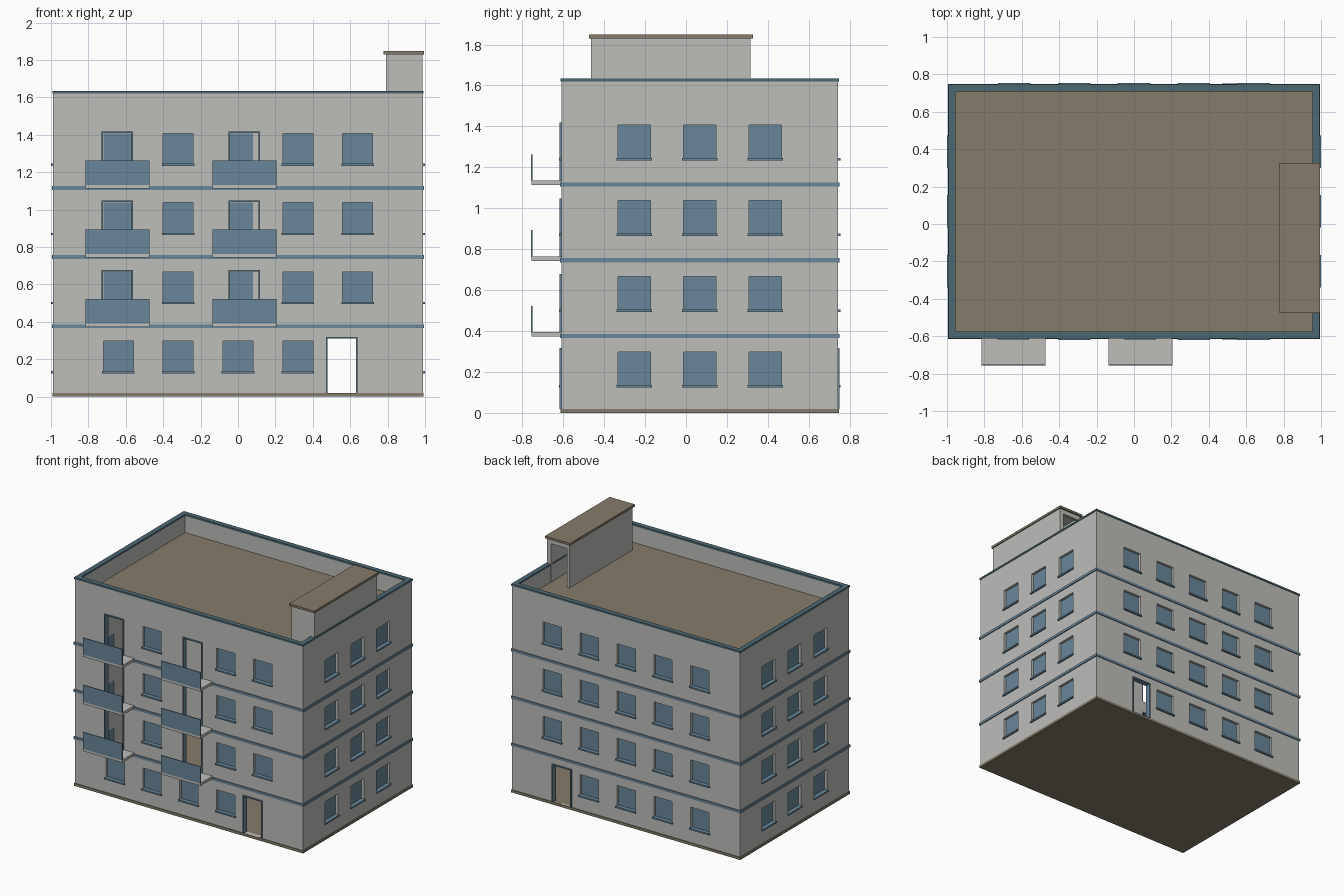
import bpy
import bmesh

if "Cube" in bpy.data.objects:
    bpy.data.objects.remove(bpy.data.objects["Cube"], do_unlink=True)


def material(name, rgb):
    m = bpy.data.materials.new(name)
    m.use_nodes = True
    m.diffuse_color = (*rgb, 1)
    m.node_tree.nodes["Principled BSDF"].inputs["Base Color"].default_value = (*rgb, 1)
    return m


GREY = material("wall_grey", (0.51, 0.51, 0.49))
BLUE = material("slate_blue", (0.14, 0.24, 0.315))
DARK = material("dark_teal", (0.075, 0.14, 0.17))
BROWN = material("roof_brown", (0.235, 0.2, 0.145))

# Overall sizes
HX, Y0, Y1 = 0.988, -0.608, 0.742
MID = (Y0 + Y1) / 2
WALL, TOP, STOREY, ROOF = 0.033, 1.62, 0.37, 1.49


def boxes(name, bounds, mat):
    """One object made of boxes, each given as (x0, x1, y0, y1, z0, z1)."""
    bm = bmesh.new()
    for x0, x1, y0, y1, z0, z1 in bounds:
        verts = bmesh.ops.create_cube(bm, size=1)["verts"]
        bmesh.ops.scale(bm, vec=(x1 - x0, y1 - y0, z1 - z0), verts=verts)
        bmesh.ops.translate(bm, vec=((x0 + x1) / 2, (y0 + y1) / 2, (z0 + z1) / 2), verts=verts)
    mesh = bpy.data.meshes.new(name)
    bm.to_mesh(mesh)
    bm.free()
    obj = bpy.data.objects.new(name, mesh)
    bpy.context.collection.objects.link(obj)
    mesh.materials.append(mat)
    return obj


def cut(obj, bounds):
    """Subtract boxes from an object."""
    cutter = boxes("cutter", bounds, GREY)
    cutter.hide_render = True
    mod = obj.modifiers.new("cut", "BOOLEAN")
    mod.operation, mod.solver, mod.object = "DIFFERENCE", "EXACT", cutter
    bpy.context.view_layer.objects.active = obj
    bpy.ops.object.modifier_apply(modifier=mod.name)
    bpy.data.objects.remove(cutter, do_unlink=True)


def ring(grow, width, z0, z1):
    """Four boxes running round the building."""
    x, a, b = HX + grow, Y0 - grow, Y1 + grow
    return [(-x, x, a, a + width, z0, z1), (-x, x, b - width, b, z0, z1),
            (-x, -x + width, a + width, b - width, z0, z1),
            (x - width, x, a + width, b - width, z0, z1)]


def on_wall(side, u0, u1, z0, z1, d0, d1):
    """Box on a wall: u runs along it, d is the distance outward from its face."""
    if side == "front":
        return (u0, u1, Y0 - d1, Y0 - d0, z0, z1)
    if side == "back":
        return (u0, u1, Y1 + d0, Y1 + d1, z0, z1)
    if side == "left":
        return (HX + d0, HX + d1, u0, u1, z0, z1)
    return (-HX - d1, -HX - d0, u0, u1, z0, z1)


holes, panes, sills, frames = [], [], [], []


def window(side, u, floor):
    z0, z1, h = floor + 0.13, floor + 0.297, 0.08
    holes.append(on_wall(side, u - h, u + h, z0, z1, -0.06, 0.02))
    panes.append(on_wall(side, u - h, u + h, z0, z1, -0.028, -0.02))
    sills.append(on_wall(side, u - h - 0.007, u + h + 0.007, z0 - 0.006, z0 + 0.006, -0.02, 0.012))


def door(side, u, z0, z1):
    h, t = 0.084, 0.008
    holes.append(on_wall(side, u - h, u + h, z0, z1, -0.06, 0.02))
    for a, b, low in ((u - h, u - h + t, z0), (u + h - t, u + h, z0),
                      (u - h + t, u + h - t, z1 - t)):
        frames.append(on_wall(side, a, b, low, z1, -WALL, 0.009))


# Openings, storey by storey
COLUMNS = [-0.64, -0.32, 0, 0.32, 0.64]
BALCONIES = [-0.645, 0.034]
for k in range(4):
    floor = k * STOREY
    for side in ("left", "right"):
        for v in (-0.32, 0, 0.32):
            window(side, MID + v, floor)
    for u in COLUMNS[:4] if k == 0 else COLUMNS:
        window("back", u, floor)
    for u in COLUMNS[:4] if k == 0 else (-0.32, 0.32, 0.64):
        window("front", u, floor)
    if k:
        for u in BALCONIES:
            door("front", u, floor + 0.025, floor + 0.308)
for side in ("front", "back"):
    door(side, 0.555, 0.02, 0.318)

# Hollow shell of walls
walls = boxes("walls", [(-HX, HX, Y0, Y1, 0.01, TOP)], GREY)
cut(walls, [(-HX + WALL, HX - WALL, Y0 + WALL, Y1 - WALL, -0.1, TOP + 0.1)])
cut(walls, holes)
boxes("window_panes", panes, BLUE)
boxes("window_sills", sills, BLUE)
boxes("door_frames", frames, BLUE)

# Base, roof, parapet cap and storey bands
boxes("base_slab", [(-HX - 0.005, HX + 0.005, Y0 - 0.005, Y1 + 0.005, 0, 0.02)], BROWN)
boxes("roof_deck", [(-HX + 0.02, HX - 0.02, Y0 + 0.02, Y1 - 0.02, ROOF - 0.02, ROOF)], BROWN)
boxes("parapet_cap", ring(0.005, 0.039, TOP, TOP + 0.014), DARK)
boxes("storey_bands", [b for k in (1, 2, 3)
                       for b in ring(0.007, 0.02, k * STOREY - 0.004, k * STOREY + 0.016)], BLUE)

# Balconies
slabs, panels = [], []
for k in (1, 2, 3):
    z = k * STOREY
    for u in BALCONIES:
        slabs.append((u - 0.171, u + 0.171, -0.755, Y0 + 0.01, z + 0.003, z + 0.025))
        panels.append((u - 0.171, u + 0.171, -0.757, -0.75, z + 0.022, z + 0.153))
boxes("balcony_slabs", slabs, GREY)
boxes("balcony_panels", panels, BLUE)

# Roof stairhouse with a doorway at the back
SX0, SX1, SY0, SY1 = 0.79, HX - 0.002, -0.463, 0.315
house = boxes("stairhouse", [(SX0, SX1, SY0, SY1, ROOF - 0.01, 1.83)], GREY)
cut(house, [(SX0 + 0.015, SX1 - 0.03, SY0 + 0.02, SY1 - 0.02, ROOF - 0.1, 1.815)])
cut(house, [(SX0 + 0.02, SX1 - 0.035, SY1 - 0.05, SY1 + 0.05, ROOF - 0.1, 1.795)])
boxes("stairhouse_roof", [(SX0 - 0.013, HX + 0.006, SY0 - 0.012, SY1 + 0.012, 1.83, 1.848)], BROWN)
